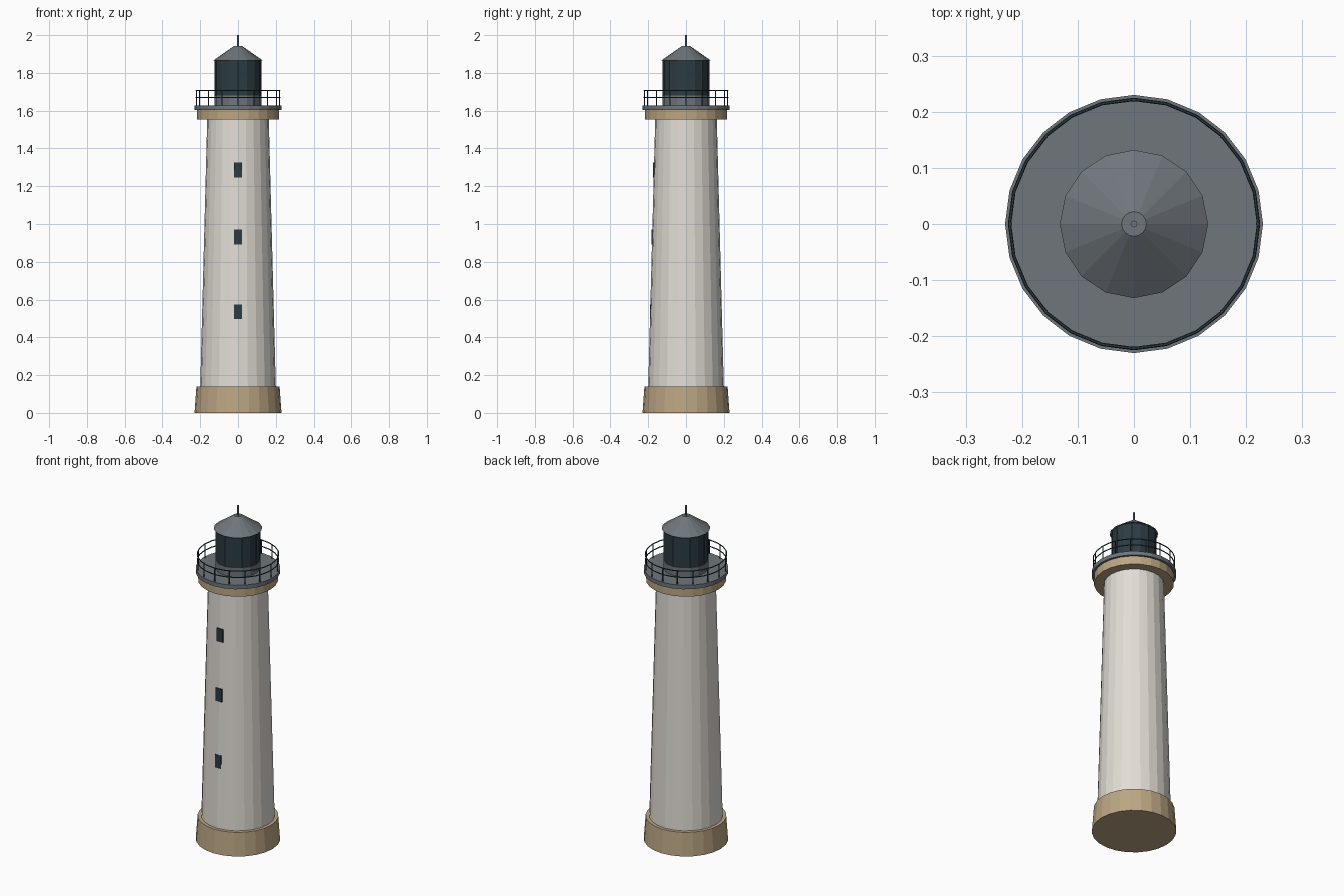
import bpy
from math import sin, cos, pi

if "Cube" in bpy.data.objects:
    bpy.data.objects.remove(bpy.data.objects["Cube"])


def material(name, rgb):
    m = bpy.data.materials.new(name)
    m.diffuse_color = (*rgb, 1)
    m.use_nodes = True
    m.node_tree.nodes["Principled BSDF"].inputs["Base Color"].default_value = m.diffuse_color
    return m


WHITE = material("whitewash", (0.76, 0.73, 0.67))
STONE = material("sandstone", (0.50, 0.38, 0.23))
METAL = material("grey_metal", (0.16, 0.18, 0.20))
DARK = material("dark_glass", (0.025, 0.045, 0.055))


def finish(name, mat):
    ob = bpy.context.object
    ob.name = name
    ob.data.materials.append(mat)
    return ob


def drum(name, r0, r1, z0, z1, mat, sides=24, x=0, y=0):
    """Straight or tapered drum between two heights."""
    bpy.ops.mesh.primitive_cone_add(vertices=sides, radius1=r0, radius2=r1,
                                    depth=z1 - z0, location=(x, y, (z0 + z1) / 2))
    return finish(name, mat)


def ring_of_posts(name, count, radius, thick, z0, z1, mat):
    """Upright bars spaced evenly round the axis."""
    for i in range(count):
        a = 2 * pi * i / count
        drum(f"{name}_{i + 1}", thick, thick, z0, z1, mat, 6,
             radius * cos(a), radius * sin(a))


# Plinth and tapering tower
drum("plinth", 0.23, 0.22, 0, 0.14, STONE)
drum("tower", 0.20, 0.163, 0.14, 1.553, WHITE)

# Windows up the front, following the taper
for i, (z, front) in enumerate([(0.535, 0.191), (0.931, 0.183), (1.286, 0.175)]):
    bpy.ops.mesh.primitive_cube_add(size=1, location=(0, -front + 0.015, z))
    bpy.context.object.scale = (0.04, 0.03, 0.078)
    finish(f"window_{i + 1}", DARK)

# Gallery: stone corbel and metal deck
drum("gallery_corbel", 0.217, 0.217, 1.553, 1.603, STONE)
drum("gallery_deck", 0.23, 0.23, 1.603, 1.627, METAL)

# Railing
ring_of_posts("railing_post", 16, 0.22, 0.003, 1.627, 1.71, DARK)
for name, z in (("railing_mid", 1.67), ("railing_top", 1.708)):
    bpy.ops.mesh.primitive_torus_add(major_segments=24, minor_segments=6,
                                     major_radius=0.222, minor_radius=0.003,
                                     location=(0, 0, z))
    finish(name, DARK)

# Lantern room
drum("lantern_base", 0.125, 0.125, 1.627, 1.68, METAL, 16)
drum("lantern_glass", 0.122, 0.122, 1.68, 1.865, DARK, 16)
ring_of_posts("lantern_mullion", 8, 0.12, 0.004, 1.68, 1.865, DARK)

# Roof and spire
drum("lantern_roof", 0.132, 0.022, 1.865, 1.942, METAL, 16)
drum("spire", 0.006, 0.006, 1.942, 2.0, METAL, 8)
